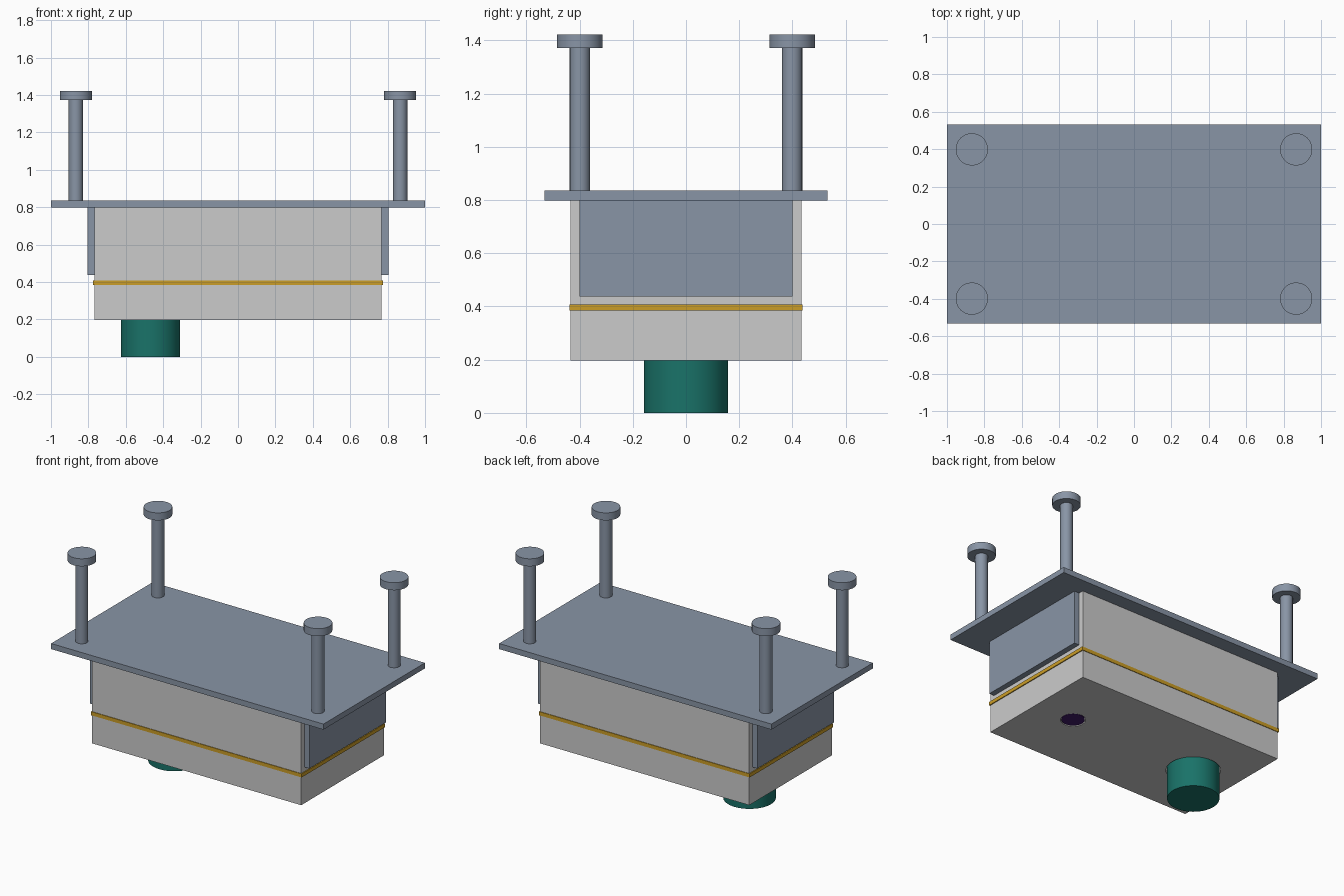
import bpy
from math import radians

if "Cube" in bpy.data.objects:
    bpy.data.objects.remove(bpy.data.objects["Cube"])


def material(name, rgb):
    m = bpy.data.materials.new(name)
    m.diffuse_color = (*rgb, 1)
    m.use_nodes = True
    m.node_tree.nodes["Principled BSDF"].inputs["Base Color"].default_value = m.diffuse_color
    return m


STEEL = material("steel", (0.25, 0.30, 0.38))
GOLD = material("gold", (0.60, 0.34, 0.02))
TEAL = material("teal", (0.01, 0.17, 0.14))
PURPLE = material("purple", (0.05, 0.01, 0.14))


def box(name, x, y, z, mat=None):
    """Box from (min, max) ranges."""
    bpy.ops.mesh.primitive_cube_add(
        size=1, location=[(a + b) / 2 for a, b in (x, y, z)])
    o = bpy.context.object
    o.name = name
    o.scale = [b - a for a, b in (x, y, z)]
    bpy.ops.object.transform_apply(location=False, rotation=False, scale=True)
    if mat:
        o.data.materials.append(mat)
    return o


def cylinder(name, x, y, r, z0, z1, mat=None):
    bpy.ops.mesh.primitive_cylinder_add(
        vertices=64, radius=r, depth=z1 - z0, location=(x, y, (z0 + z1) / 2))
    o = bpy.context.object
    o.name = name
    if mat:
        o.data.materials.append(mat)
    bpy.ops.object.shade_smooth_by_angle(angle=radians(30))
    return o


# Housing: two halves with a gasket between them
box("upper_housing", (-0.768, 0.768), (-0.434, 0.434), (0.408, 0.798))
box("gasket", (-0.774, 0.774), (-0.438, 0.438), (0.384, 0.408), GOLD)
lower = box("lower_housing", (-0.768, 0.768), (-0.434, 0.434), (0.197, 0.384))

# Clearance holes in the underside for the spigot and the indicator
for name, x, r in (("spigot_hole", -0.467, 0.165), ("indicator_hole", 0.48, 0.076)):
    cutter = cylinder(name, x, 0, r, 0.15, 0.25)
    cutter.hide_render = True
    cutter.hide_viewport = True
    mod = lower.modifiers.new(name, 'BOOLEAN')
    mod.operation = 'DIFFERENCE'
    mod.solver = 'EXACT'
    mod.object = cutter

cylinder("spigot", -0.467, 0, 0.158, 0.0, 0.25, TEAL)
cylinder("indicator", 0.48, 0, 0.070, 0.199, 0.25, PURPLE)

# Mounting plate with side brackets
box("mounting_plate", (-1, 1), (-0.532, 0.532), (0.798, 0.835), STEEL)
for side, s in (("left", -1), ("right", 1)):
    x = sorted((s * 0.768, s * 0.805))
    box(side + "_bracket", x, (-0.4, 0.4), (0.437, 0.798), STEEL)
    # Headed anchor studs at the corners
    for end, t in (("front", -1), ("back", 1)):
        pos = (s * 0.867, t * 0.399)
        cylinder(f"{end}_{side}_stud", *pos, 0.038, 0.835, 1.372, STEEL)
        cylinder(f"{end}_{side}_stud_head", *pos, 0.086, 1.372, 1.422, STEEL)
